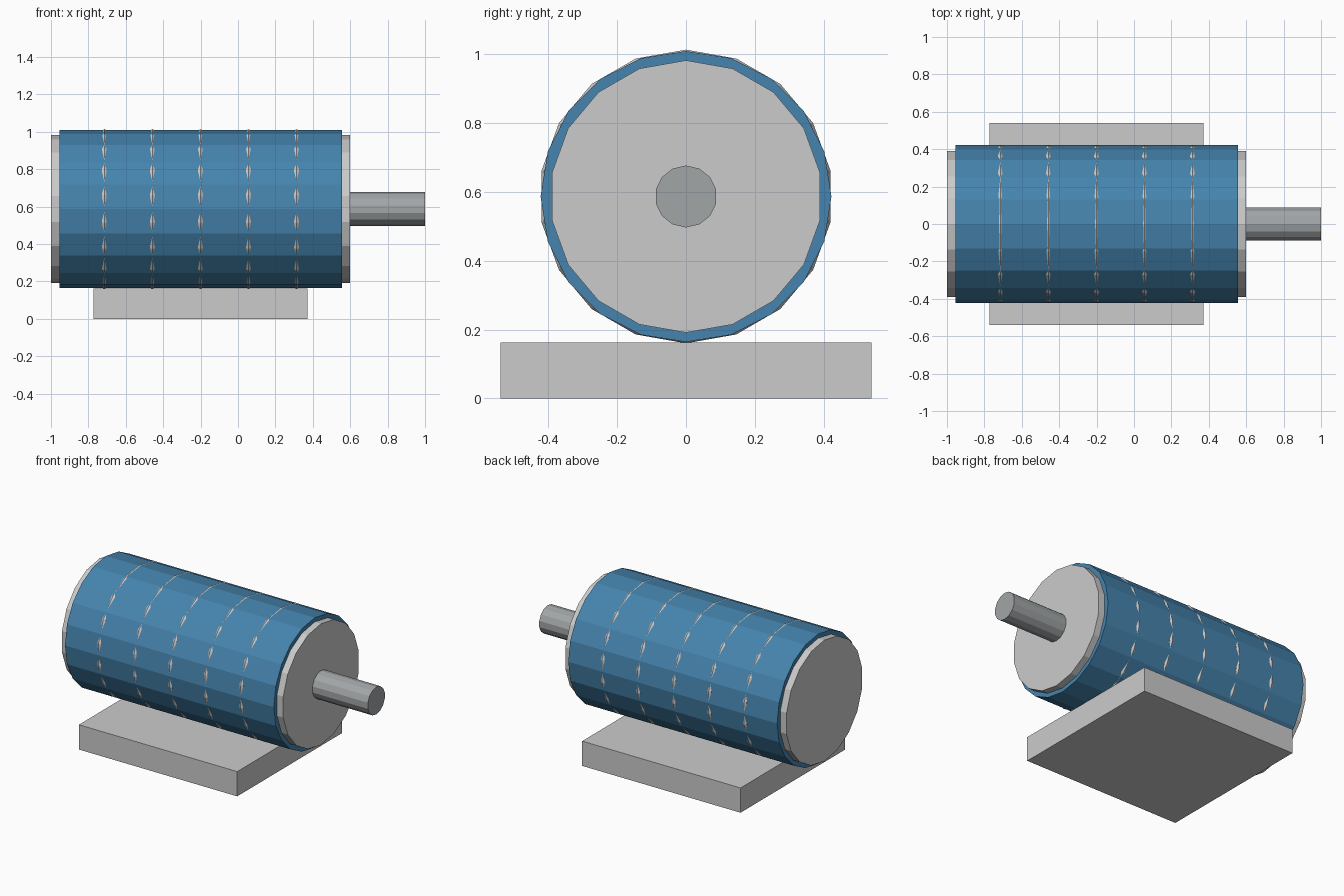
import bpy, bmesh
from math import sin, cos, pi

if "Cube" in bpy.data.objects:
    bpy.data.objects.remove(bpy.data.objects["Cube"])

AXIS_Z = 0.587  # height of the motor axis


def make_object(name, bm, color=None):
    bmesh.ops.recalc_face_normals(bm, faces=bm.faces[:])
    mesh = bpy.data.meshes.new(name)
    bm.to_mesh(mesh)
    bm.free()
    obj = bpy.data.objects.new(name, mesh)
    bpy.context.collection.objects.link(obj)
    if color:
        mat = bpy.data.materials.new(name + "_paint")
        mat.diffuse_color = color
        mat.use_nodes = True
        mat.node_tree.nodes["Principled BSDF"].inputs["Base Color"].default_value = mat.diffuse_color
        mesh.materials.append(mat)
    return obj


def loop(bm, x, radius, sides):
    """Ring of vertices around the axis, with one vertex at the top."""
    return [bm.verts.new((x, radius * sin(2 * pi * i / sides),
                          AXIS_Z + radius * cos(2 * pi * i / sides)))
            for i in range(sides)]


def bridge(bm, a, b):
    n = len(a)
    for i in range(n):
        bm.faces.new((a[i], a[(i + 1) % n], b[(i + 1) % n], b[i]))


def cylinder(name, x0, x1, radius, sides, color=None):
    bm = bmesh.new()
    a, b = loop(bm, x0, radius, sides), loop(bm, x1, radius, sides)
    bridge(bm, a, b)
    bm.faces.new(a)
    bm.faces.new(b)
    return make_object(name, bm, color)


def torus(name, x, major, minor, sides, section):
    bm = bmesh.new()
    loops = [loop(bm, x + minor * sin(2 * pi * k / section),
                  major + minor * cos(2 * pi * k / section), sides)
             for k in range(section)]
    for k in range(section):
        bridge(bm, loops[k], loops[(k + 1) % section])
    return make_object(name, bm)


# Motor core, coloured casing and output shaft
cylinder("motor_core", -1.0, 0.6, 0.396, 18)
cylinder("casing", -0.955, 0.555, 0.423, 20, (0.06, 0.23, 0.42, 1))
cylinder("shaft", 0.58, 1.0, 0.09, 14, (0.36, 0.38, 0.39, 1))

# Cooling rings just breaking through the casing
for i in range(5):
    torus(f"cooling_ring_{i + 1}", -0.715 + 0.257 * i, 0.412, 0.015, 18, 6)

# Mounting base
bm = bmesh.new()
bmesh.ops.create_cube(bm, size=1)
for v in bm.verts:
    v.co = (-0.2 + v.co.x * 1.145, v.co.y * 1.08, 0.08 + v.co.z * 0.162 + 0.001)
make_object("mounting_base", bm)
